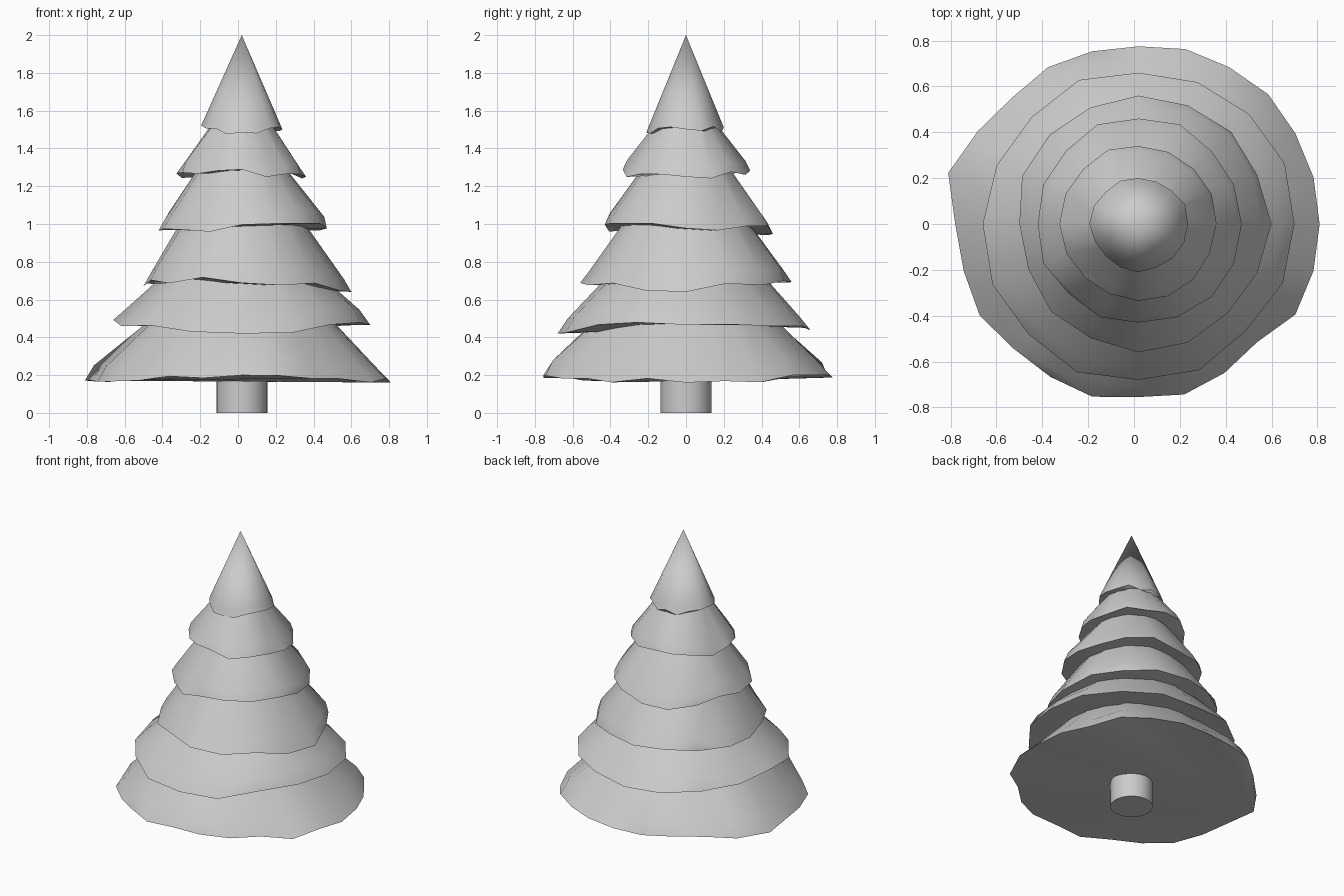
import bpy, bmesh, math, random

if "Cube" in bpy.data.objects:
    bpy.data.objects.remove(bpy.data.objects["Cube"])

random.seed(4)
CX = 0.02


def finish(bm, name, angle):
    bmesh.ops.recalc_face_normals(bm, faces=bm.faces)
    me = bpy.data.meshes.new(name)
    bm.to_mesh(me)
    bm.free()
    ob = bpy.data.objects.new(name, me)
    bpy.context.collection.objects.link(ob)
    bpy.ops.object.select_all(action='DESELECT')
    ob.select_set(True)
    bpy.context.view_layer.objects.active = ob
    bpy.ops.object.shade_smooth_by_angle(angle=math.radians(angle))
    return ob


def rim_height(heights, a):
    # heights are given at right, back, left, front
    t = (a / (math.pi / 2)) % 4
    i = int(t)
    f = t - i
    f = f * f * (3 - 2 * f)
    return heights[i] * (1 - f) + heights[(i + 1) % 4] * f


def tier(name, top_z, top_r, radii, heights, jag, fold, fan):
    """Ragged skirt: top ring, shoulder ring, jagged rim, fanned underside."""
    bm = bmesh.new()
    n = len(radii)
    top, mid, rim = [], [], []
    for i, r in enumerate(radii):
        a = 2 * math.pi * i / n
        c, s = math.cos(a), math.sin(a)
        z = rim_height(heights, a) + random.uniform(-jag, jag)
        zm = z + fold
        rm = r + (top_r - r) * (zm - z) / (top_z - z)
        if top_r > 0:
            rm = min(r, rm * random.uniform(0.99, 1.07))
        top.append(bm.verts.new((CX + top_r * c, top_r * s, top_z)) if top_r > 0 else None)
        mid.append(bm.verts.new((CX + rm * c, rm * s, zm)))
        rim.append(bm.verts.new((CX + r * c, r * s, z)))
    apex = bm.verts.new((CX, 0, top_z)) if top_r == 0 else None
    for i in range(n):
        j = (i + 1) % n
        if apex:
            bm.faces.new((mid[i], mid[j], apex))
        else:
            bm.faces.new((mid[i], mid[j], top[j], top[i]))
        # ragged fold, split on alternating diagonals
        if i % 2:
            bm.faces.new((rim[i], rim[j], mid[j]))
            bm.faces.new((rim[i], mid[j], mid[i]))
        else:
            bm.faces.new((rim[i], rim[j], mid[i]))
            bm.faces.new((rim[j], mid[j], mid[i]))
    for k in range(1, n - 1):
        bm.faces.new((rim[fan], rim[(fan + k + 1) % n], rim[(fan + k) % n]))
    return finish(bm, name, 50)


# Foliage tiers from the bottom up
tier("tier_1_bottom", 0.52, 0.45,
     [.79, .79, .79, .80, .79, .79, .775, .78, .79, .78, .81, .86,
      .80, .79, .80, .77, .77, .78, .755, .77, .75, .73, .79, .79],
     [.17, .20, .16, .185], .018, .08, 11)
tier("tier_2", 0.76, 0.38,
     [.68, .69, .68, .67, .66, .68, .66, .67, .68, .69, .68, .70, .68, .69, .66, .68],
     [.48, .44, .48, .43], .015, .08, 3)
tier("tier_3", 1.05, 0.30,
     [.58, .56, .57, .56, .56, .55, .55, .55, .52, .52, .54, .54, .56, .56, .55, .56],
     [.66, .70, .69, .70], .02, .07, 7)
tier("tier_4", 1.31, 0.22,
     [.45, .45, .45, .47, .46, .47, .45, .45, .44, .45, .43, .44, .43, .44, .45, .45],
     [.99, .96, .99, .975], .025, .06, 10)
tier("tier_5", 1.57, 0.13,
     [.34, .345, .34, .34, .34, .35, .34, .345, .345, .34, .33, .33, .335, .34, .34, .335],
     [1.25, 1.27, 1.25, 1.27], .02, .05, 2)
tier("tier_6_top", 2.0, 0.0,
     [.215, .22, .205, .20, .20, .205, .20, .21, .215, .205, .20, .205, .21, .205, .21, .215],
     [1.51, 1.50, 1.51, 1.48], .015, .035, 5)

# Trunk
bm = bmesh.new()
bmesh.ops.create_cone(bm, cap_ends=True, segments=24, radius1=0.135, radius2=0.135, depth=0.3)
bmesh.ops.translate(bm, verts=bm.verts, vec=(CX, 0, 0.15))
finish(bm, "trunk", 40)
